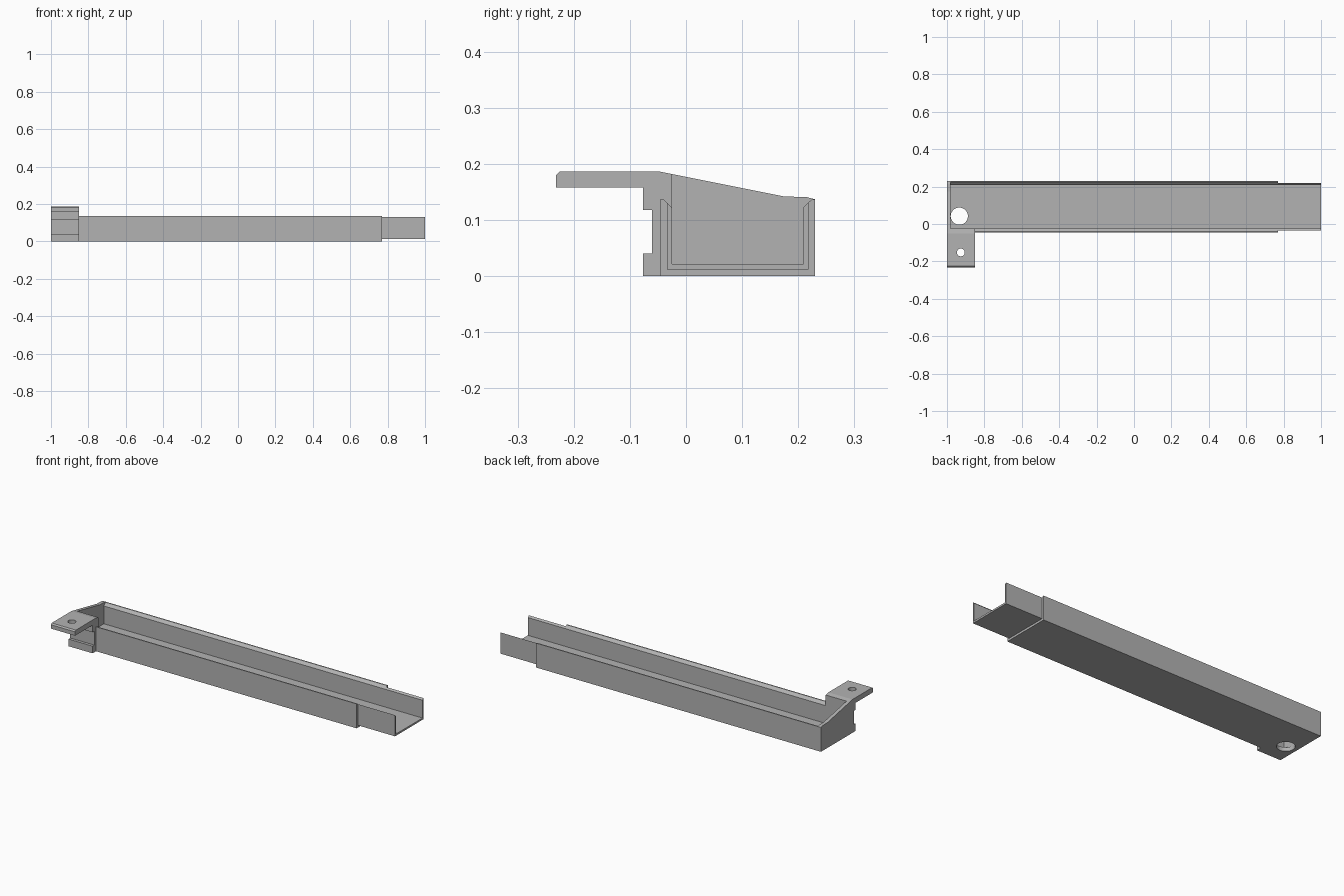
import bpy, bmesh

cube = bpy.data.objects.get("Cube")
if cube:
    bpy.data.objects.remove(cube, do_unlink=True)

grey = bpy.data.materials.new("plain_grey")
grey.use_nodes = True
COLOUR = (0.45, 0.45, 0.45, 1)
grey.diffuse_color = COLOUR
grey.node_tree.nodes["Principled BSDF"].inputs["Base Color"].default_value = COLOUR


def extrude_profile(name, profile, x0, x1):
    """Sweep a closed (y, z) outline along x."""
    bm = bmesh.new()
    face = bm.faces.new([bm.verts.new((x0, y, z)) for y, z in profile])
    swept = bmesh.ops.extrude_face_region(bm, geom=[face])["geom"]
    verts = [v for v in swept if isinstance(v, bmesh.types.BMVert)]
    bmesh.ops.translate(bm, verts=verts, vec=(x1 - x0, 0, 0))
    bmesh.ops.recalc_face_normals(bm, faces=bm.faces)
    mesh = bpy.data.meshes.new(name)
    bm.to_mesh(mesh)
    bm.free()
    mesh.materials.append(grey)
    obj = bpy.data.objects.new(name, mesh)
    bpy.context.collection.objects.link(obj)
    return obj


def drill(obj, x, y, z, radius, depth):
    """Cut a round vertical hole, then discard the cutter."""
    bpy.ops.mesh.primitive_cylinder_add(vertices=48, radius=radius, depth=depth, location=(x, y, z))
    cutter = bpy.context.object
    cutter.hide_render = True
    cutter.data.materials.append(grey)
    mod = obj.modifiers.new("hole", 'BOOLEAN')
    mod.operation, mod.solver, mod.object = 'DIFFERENCE', 'EXACT', cutter
    bpy.context.view_layer.objects.active = obj
    bpy.ops.object.modifier_apply(modifier=mod.name)
    bpy.data.objects.remove(cutter, do_unlink=True)


def channel(half, centre=0.092):
    """Mirror half of a U section about the channel's centre line."""
    return ([(centre - d, z) for d, z in half]
            + [(centre + d, z) for d, z in reversed(half)])


# outer tray and the longer liner inside it, with bevelled lips
outer = extrude_profile("outer_channel", channel(
    [(0.138, 0), (0.138, 0.137), (0.132, 0.137), (0.126, 0.131), (0.126, 0.012)]), -0.98, 0.77)
liner = extrude_profile("inner_channel", channel(
    [(0.126, 0.012), (0.126, 0.131), (0.117, 0.122), (0.117, 0.022)]), -0.98, 1.0)
for part in (outer, liner):
    drill(part, -0.934, 0.042, 0, 0.046, 0.2)

# sloping plate that closes one end
extrude_profile("end_plate", [
    (-0.025, 0), (0.23, 0), (0.23, 0.137), (0.215, 0.141), (0.175, 0.142), (-0.025, 0.182)],
    -1.0, -0.98)

# mounting bracket with a grooved front and a drilled arm
bracket = extrude_profile("mounting_bracket", [
    (-0.025, 0), (-0.025, 0.182), (-0.05, 0.187), (-0.225, 0.187), (-0.232, 0.18),
    (-0.232, 0.158), (-0.077, 0.158), (-0.077, 0.118), (-0.061, 0.118),
    (-0.061, 0.04), (-0.077, 0.04), (-0.077, 0)], -1.0, -0.85)
drill(bracket, -0.926, -0.152, 0.17, 0.021, 0.1)
